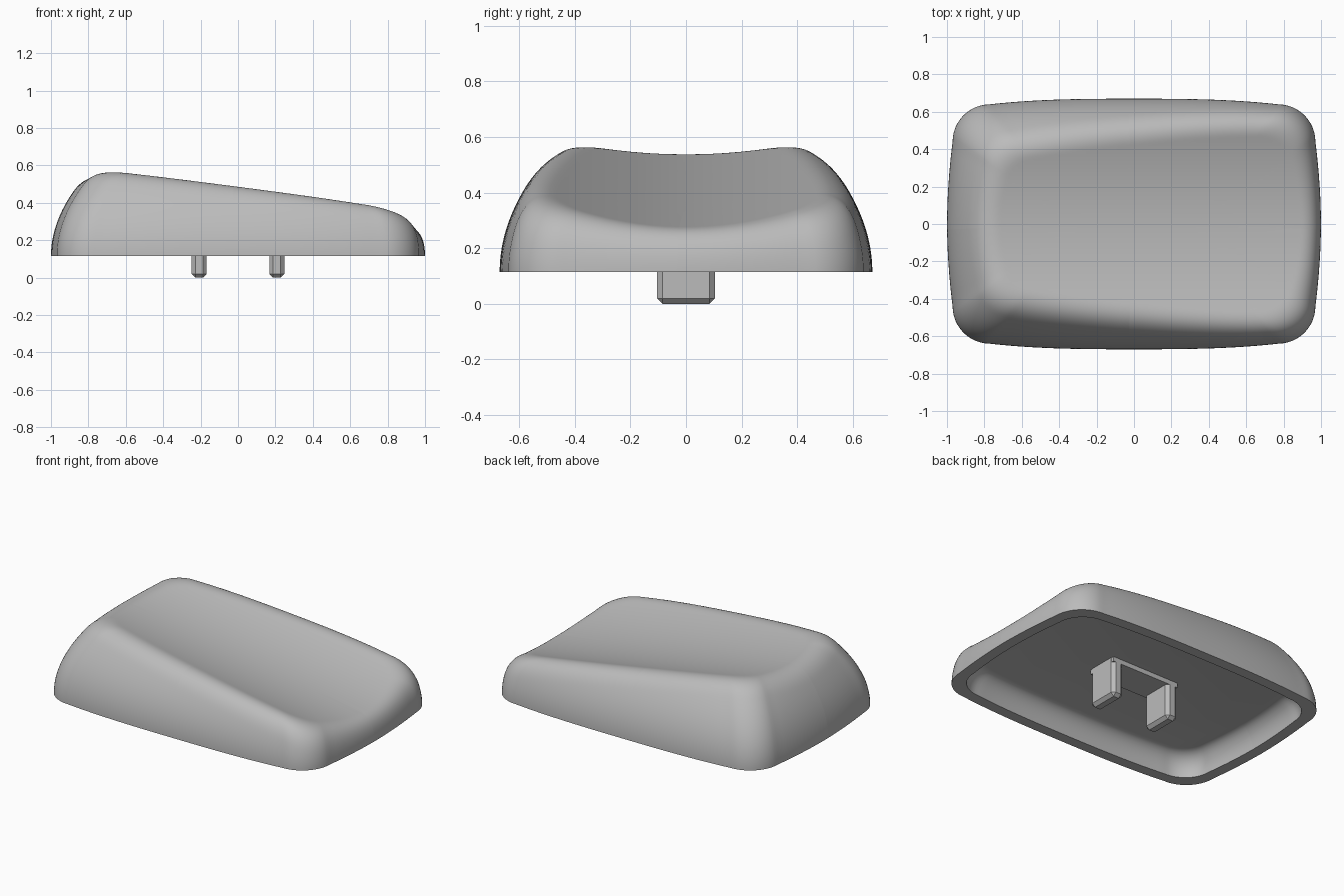
import bpy, bmesh, math

if "Cube" in bpy.data.objects:
    bpy.data.objects.remove(bpy.data.objects["Cube"])

BASE, HALF_Y, RADIUS, CEILING = 0.115, 0.67, 0.2, 0.255

grey = bpy.data.materials.new("light_grey")
grey.use_nodes = True
grey.diffuse_color = (0.5, 0.5, 0.5, 1)
grey.node_tree.nodes["Principled BSDF"].inputs["Base Color"].default_value = (0.5, 0.5, 0.5, 1)


def add_object(name, bm):
    mesh = bpy.data.meshes.new(name)
    bm.to_mesh(mesh)
    bm.free()
    obj = bpy.data.objects.new(name, mesh)
    bpy.context.collection.objects.link(obj)
    mesh.materials.append(grey)
    return obj


def outline():
    """Rounded rectangle with gently bulging sides, counterclockwise."""
    cx, cy = 1 - RADIUS, HALF_Y - RADIUS
    quad = [(1, cy * i / 8) for i in range(8)]
    for i in range(13):
        a = math.pi / 2 * i / 12
        quad.append((cx + RADIUS * math.cos(a), cy + RADIUS * math.sin(a)))
    quad += [(cx * (1 - i / 14), HALF_Y) for i in range(1, 15)]
    quad = [(x - 0.03 * min(y / cy, 1) ** 2, y - 0.03 * min(x / cx, 1) ** 3)
            for x, y in quad]
    half = quad + [(-x, y) for x, y in quad[-2::-1]]
    return half + [(x, -y) for x, y in half[-2:0:-1]]


def top_height(x, y, inset):
    """Curved wall blended softly into the sloping dished top."""
    wall = BASE + math.sqrt(inset)
    dish = 0.42 - 0.16 * x + 0.33 * y * y
    blend = 0.13 + 0.03 * x
    overlap = max(blend - abs(wall - dish), 0) / blend
    return min(wall, dish) - overlap ** 2 * blend / 4


# Shell: rings run from the inner ceiling, over the rim, up the wall, to the top
bm = bmesh.new()
points = outline()
rings = []


def add_ring(inset, z=None):
    ring = []
    for px, py in points:
        x, y = px * (1 - inset), py * (1 - inset / HALF_Y)
        ring.append(bm.verts.new((x, y, top_height(x, y, inset) if z is None else z)))
    rings.append(ring)


for i in range(9):
    a = math.pi / 2 * i / 8
    add_ring(0.07 + 0.09 * (1 - math.sin(a)), BASE + (CEILING - BASE) * math.cos(a))
add_ring(0, BASE)
STEPS = 56
for i in range(1, STEPS + 1):
    add_ring(HALF_Y * (i / STEPS) ** 2)

bm.faces.new(rings[0])
count = len(points)
for low, high in zip(rings, rings[1:]):
    for i in range(count):
        j = (i + 1) % count
        bm.faces.new((low[i], low[j], high[j], high[i]))
bmesh.ops.remove_doubles(bm, verts=bm.verts, dist=0.0005)
bmesh.ops.recalc_face_normals(bm, faces=bm.faces)
shell = add_object("cap_shell", bm)
bpy.ops.object.select_all(action="DESELECT")
shell.select_set(True)
bpy.context.view_layer.objects.active = shell
bpy.ops.object.shade_smooth_by_angle(angle=math.radians(35))


def add_block(name, x, width, depth, z0, z1, bevel=0):
    bm = bmesh.new()
    bmesh.ops.create_cube(bm, size=1)
    for v in bm.verts:
        v.co = (x + v.co.x * width, v.co.y * depth, z0 + (v.co.z + 0.5) * (z1 - z0))
    obj = add_object(name, bm)
    if bevel:
        mod = obj.modifiers.new("chamfer", "BEVEL")
        mod.width = bevel
        mod.segments = 1


# Two chamfered mounting pins on a low pad under the ceiling
add_block("mount_pad", 0, 0.49, 0.21, CEILING - 0.03, CEILING + 0.01)
for side, name in ((-1, "right_pin"), (1, "left_pin")):
    add_block(name, side * 0.208, 0.08, 0.21, 0, CEILING + 0.02, 0.02)
